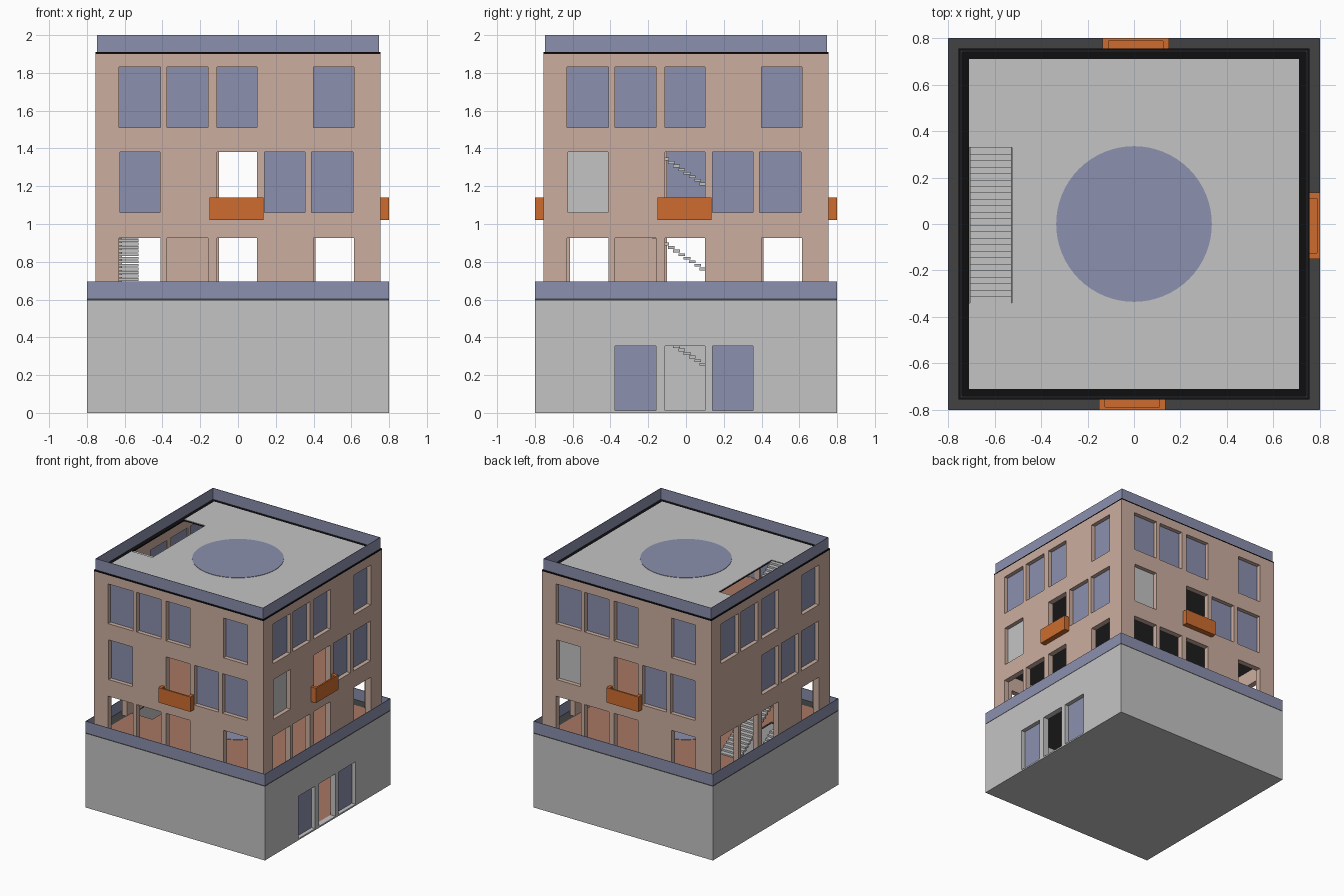
import bpy, bmesh, math
from mathutils import Matrix, Vector

if "Cube" in bpy.data.objects:
    bpy.data.objects.remove(bpy.data.objects["Cube"])


def material(name, r, g, b):
    lin = lambda c: ((c / 255 + 0.055) / 1.055) ** 2.4 if c > 10 else c / 255 / 12.92
    m = bpy.data.materials.new(name)
    m.diffuse_color = (lin(r), lin(g), lin(b), 1)
    m.use_nodes = True
    m.node_tree.nodes["Principled BSDF"].inputs["Base Color"].default_value = m.diffuse_color
    return m


GREY = material("light grey", 196, 196, 196)
TAN = material("tan plaster", 203, 174, 159)
BLUE = material("blue glass", 139, 144, 174)
ORANGE = material("orange", 205, 108, 46)
BROWN = material("brown floor", 168, 120, 100)
DARK = material("dark grey", 66, 66, 66)
BLACK = material("black", 15, 15, 15)


def finish(name, bm, mat):
    me = bpy.data.meshes.new(name)
    bm.to_mesh(me)
    bm.free()
    me.materials.append(mat)
    ob = bpy.data.objects.new(name, me)
    bpy.context.collection.objects.link(ob)
    return ob


def boxes(name, specs, mat, side=0):
    """Boxes given as (x0, x1, y0, y1, z0, z1), turned to one of four sides."""
    bm = bmesh.new()
    for x0, x1, y0, y1, z0, z1 in specs:
        m = Matrix.Translation(((x0 + x1) / 2, (y0 + y1) / 2, (z0 + z1) / 2))
        m = m @ Matrix.Diagonal((x1 - x0, y1 - y0, z1 - z0, 1))
        bmesh.ops.create_cube(bm, size=1, matrix=m)
    bm.transform(Matrix.Rotation(side * math.pi / 2, 4, 'Z'))
    return finish(name, bm, mat)


def walls(name, h, z0, z1, openings, mat, thick=0.045):
    """Four walls as one sheet with cut openings, thickened inwards."""
    bm = bmesh.new()
    zs = sorted({z0, z1} | {z for o in openings for r in o for z in r[2:]})
    for side, rects in enumerate(openings):
        rot = Matrix.Rotation(side * math.pi / 2, 3, 'Z')
        us = sorted({-h, h} | {u for r in rects for u in r[:2]})
        for a, b in zip(us, us[1:]):
            for c, d in zip(zs, zs[1:]):
                u, z = (a + b) / 2, (c + d) / 2
                if any(r[0] < u < r[1] and r[2] < z < r[3] for r in rects):
                    continue
                bm.faces.new([bm.verts.new(rot @ Vector((p, -h, q)))
                              for p, q in ((a, c), (b, c), (b, d), (a, d))])
    bmesh.ops.remove_doubles(bm, verts=bm.verts, dist=1e-4)
    ob = finish(name, bm, mat)
    mod = ob.modifiers.new("thickness", 'SOLIDIFY')
    mod.thickness = thick
    mod.offset = -1
    mod.use_even_offset = True
    return ob


HX0, HX1, HY0, HY1 = -0.71, -0.525, -0.34, 0.33   # stairwell


def slab(name, h, z0, z1, mat):
    """Square plate with the stairwell left open."""
    s = [(HX1, h, -h, h, z0, z1), (-h, HX1, -h, HY0, z0, z1), (-h, HX1, HY1, h, z0, z1)]
    if h > -HX0 + 0.001:
        s.append((-h, HX0, HY0, HY1, z0, z1))
    return boxes(name, s, mat)


def sheet_ring(name, h, z0, z1, mat, t=0.004):
    """Thin glass railing around a square."""
    return walls(name, h, z0, z1, [[], [], [], []], mat, t)


def glass(name, rect, h, side, mat):
    u0, u1, z0, z1 = rect
    boxes(name, [(u0, u1, -h + 0.033, -h + 0.037, z0, z1)], mat, side)


# Window layout along one facade
BASE, UP = 0.8, 0.755
COLS = [(-0.63, -0.41), (-0.375, -0.16), (-0.112, 0.1), (0.4, 0.613)]
ROW1 = [(a, b, 0.605, 0.925) for a, b in COLS]
ROW3 = [(a, b, 1.51, 1.83) for a, b in COLS]
PANEL = (-0.625, -0.412, 1.06, 1.38)
DOOR = (-0.112, 0.1, 1.06, 1.38)
PAIR = [(0.14, 0.355, 1.06, 1.38), (0.39, 0.61, 1.06, 1.38)]
ENTRY = [(a, b, 0.012, 0.355) for a, b in ((-0.375, -0.16), (-0.112, 0.1), (0.14, 0.355))]
SIDES = ["front", "right", "back", "left"]

# Grey base with the entrance on the right side
walls("base_walls", BASE, 0, 0.595, [[], ENTRY, [], []], GREY)
boxes("base_bottom", [(-0.755, 0.755, -0.755, 0.755, 0, 0.008)], GREY)
boxes("base_floor", [(-0.755, 0.755, -0.755, 0.755, 0.008, 0.012)], BROWN)
for i in (0, 2):
    glass("entry_glass", ENTRY[i], BASE, 1, BLUE)

# Tan upper walls, window panes and balconies
upper = [ROW1 + ROW3 + PAIR + [DOOR] + ([PANEL] if s != 3 else []) for s in range(4)]
walls("upper_walls", UP, 0.605, 1.9, upper, TAN)
for s, side in enumerate(SIDES):
    for r in ROW3 + PAIR:
        glass(side + "_window", r, UP, s, BLUE)
    if s == 3:
        glass("left_stair_window", DOOR, UP, s, BLUE)
        continue
    glass(side + "_end_panel", PANEL, UP, s, BLUE if s == 0 else GREY)
    boxes(side + "_balcony", [(-0.15, 0.135, -0.8, -0.755, 1.02, 1.035),
                              (-0.15, 0.135, -0.8, -0.788, 1.035, 1.14),
                              (-0.15, -0.125, -0.788, -0.755, 1.035, 1.14),
                              (0.11, 0.135, -0.788, -0.755, 1.035, 1.14)], ORANGE, s)

# Floors, roof and their round skylights
LEVELS = [("terrace", 0.605, BASE, DARK, BROWN), ("second", 1.055, 0.71, DARK, BROWN),
          ("third", 1.505, 0.71, DARK, BROWN), ("roof", 1.91, UP, BLACK, GREY)]
for name, z, h, under, top in LEVELS:
    slab(name + "_slab", h, z - 0.01, z, under)
    slab(name + "_floor", 0.71, z, z + 0.004, top)
    bm = bmesh.new()
    bmesh.ops.create_cone(bm, cap_ends=True, segments=64, radius1=0.335, radius2=0.335,
                          depth=0.02, matrix=Matrix.Translation((0, 0, z - 0.003)))
    finish(name + "_skylight", bm, BLUE)

# Glass railings
sheet_ring("terrace_railing", BASE, 0.605, 0.695, BLUE)
sheet_ring("roof_parapet", 0.747, 1.91, 2.0, BLUE)

# Open stair flights of thin treads, rising towards the front
N = 24
for name, lo, hi in (("ground", 0.1, 0.55), ("first", 0.605, 1.055),
                     ("second", 1.055, 1.505), ("third", 1.505, 1.91)):
    run, rise = (HY1 - HY0) / N, (hi - lo) / N
    boxes(name + "_stairs", [(HX0 + 0.005, HX1 - 0.003, HY1 - (i + 1.25) * run, HY1 - i * run,
                              lo + i * rise, lo + i * rise + 0.015) for i in range(N)], GREY)
